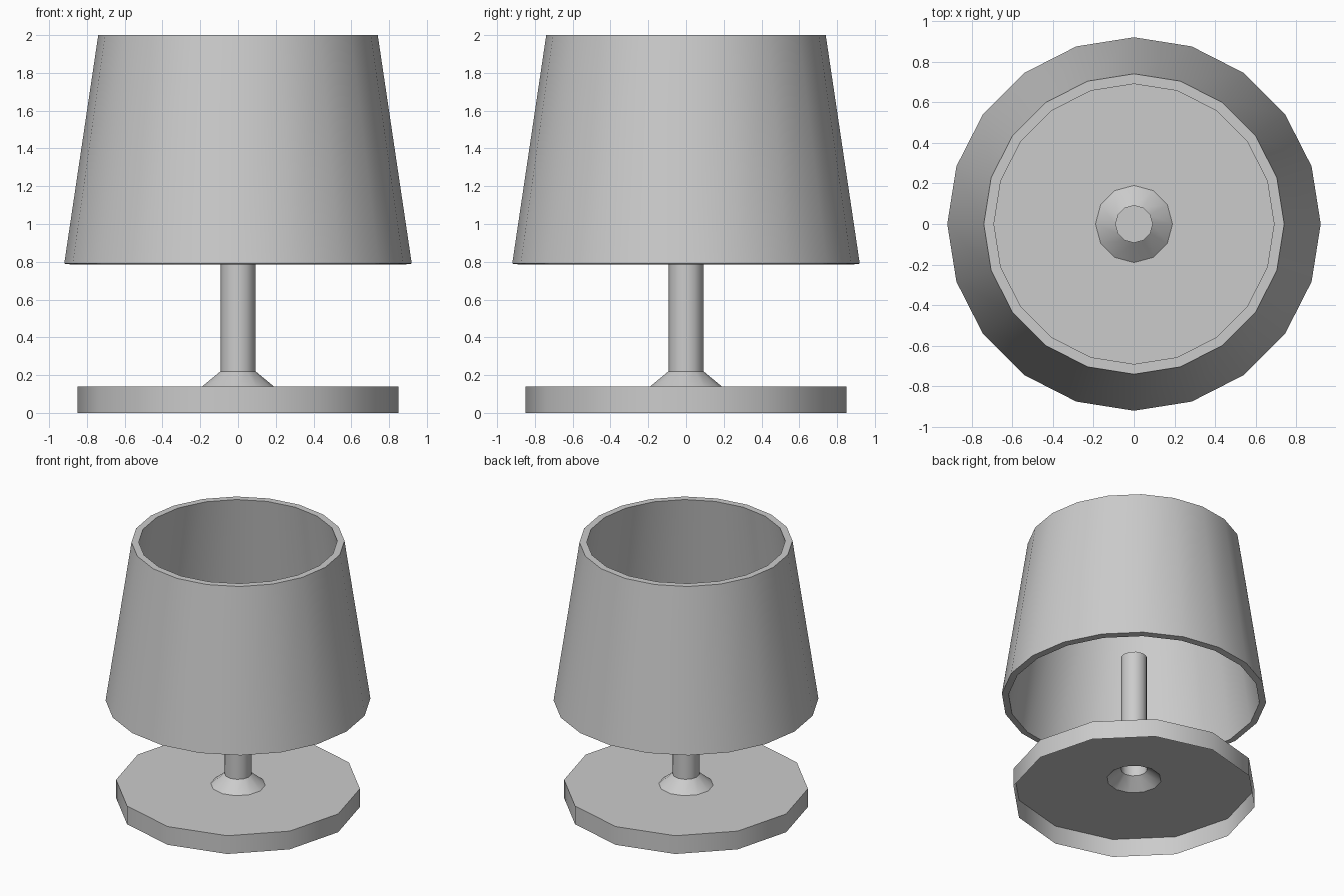
import bpy
from math import sin, cos, pi, radians

if "Cube" in bpy.data.objects:
    bpy.data.objects.remove(bpy.data.objects["Cube"])


def revolve(name, profile, sides, closed=False, cap=False):
    """Spin an (r, z) profile around z, first vertex on +x."""
    verts = [(r * cos(2 * pi * s / sides), r * sin(2 * pi * s / sides), z)
             for r, z in profile for s in range(sides)]
    n = len(profile)
    faces = []
    for i in range(n if closed else n - 1):
        a, b = i * sides, (i + 1) % n * sides
        for s in range(sides):
            t = (s + 1) % sides
            faces.append((a + s, a + t, b + t, b + s))
    if cap:
        faces.append(tuple(range((n - 1) * sides, n * sides)))
    mesh = bpy.data.meshes.new(name)
    mesh.from_pydata(verts, [], faces)
    obj = bpy.data.objects.new(name, mesh)
    bpy.context.collection.objects.link(obj)
    bpy.ops.object.select_all(action='DESELECT')
    obj.select_set(True)
    bpy.context.view_layer.objects.active = obj
    bpy.ops.object.shade_smooth_by_angle(angle=radians(35))
    return obj


# Hollow base, open underneath, flowing through a collar into the capped stem
revolve("base_and_stem",
        [(0.85, 0), (0.85, 0.14), (0.19, 0.14), (0.093, 0.22), (0.093, 1.11)],
        12, cap=True)

# Tapered shade with a thick wall, open at both ends
revolve("shade",
        [(0.92, 0.79), (0.74, 2.0), (0.69, 2.0), (0.873, 0.785)],
        20, closed=True)
